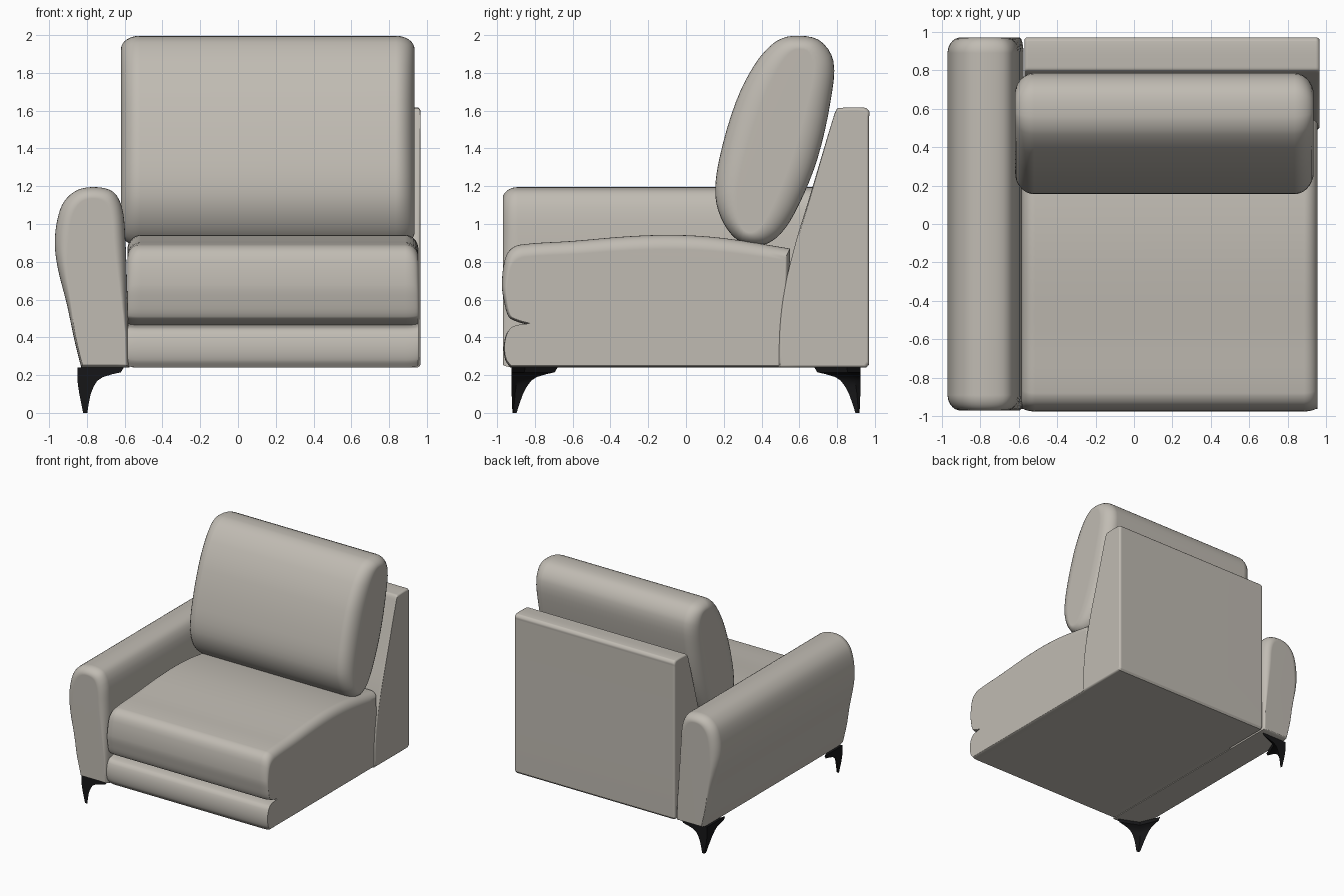
import bpy
import math
from mathutils import Vector

cube = bpy.data.objects.get("Cube")
if cube:
    bpy.data.objects.remove(cube, do_unlink=True)


def material(name, colour, roughness):
    mat = bpy.data.materials.new(name)
    mat.use_nodes = True
    mat.diffuse_color = (*colour, 1)
    bsdf = mat.node_tree.nodes["Principled BSDF"]
    bsdf.inputs["Base Color"].default_value = (*colour, 1)
    bsdf.inputs["Roughness"].default_value = roughness
    return mat


FABRIC = material("warm grey fabric", (0.53, 0.50, 0.45), 0.8)
METAL = material("black metal", (0.008, 0.008, 0.009), 0.5)


def smooth_profile(points, steps=4):
    """Closed smooth curve through the points; a doubled point is a corner."""
    pts = [Vector(p) for p in points]
    n = len(pts)

    def tangent(i):
        a, b, c = pts[i - 1], pts[i], pts[(i + 1) % n]
        return (c - a) / ((c - b).length + (b - a).length)

    out = []
    for i in range(n):
        p, q = pts[i], pts[(i + 1) % n]
        length = (q - p).length
        if length < 1e-6:
            continue
        m, k = tangent(i) * length, tangent((i + 1) % n) * length
        for s in range(steps):
            t = s / steps
            out.append(p * (2 * t**3 - 3 * t**2 + 1) + m * (t**3 - 2 * t**2 + t)
                       + q * (3 * t**2 - 2 * t**3) + k * (t**3 - t**2))
    return out


def finish(name, verts, faces, mat, angle=40):
    mesh = bpy.data.meshes.new(name)
    mesh.from_pydata(verts, [], faces)
    mesh.materials.append(mat)
    obj = bpy.data.objects.new(name, mesh)
    bpy.context.collection.objects.link(obj)
    bpy.ops.object.select_all(action="DESELECT")
    bpy.context.view_layer.objects.active = obj
    obj.select_set(True)
    bpy.ops.object.mode_set(mode="EDIT")
    bpy.ops.mesh.select_all(action="SELECT")
    bpy.ops.mesh.normals_make_consistent(inside=False)
    bpy.ops.object.mode_set(mode="OBJECT")
    bpy.ops.object.shade_smooth_by_angle(angle=math.radians(angle))
    mod = obj.modifiers.new("weighted normals", "WEIGHTED_NORMAL")
    mod.keep_sharp = True
    return obj


def skin(rings):
    n = len(rings[0])
    faces = [(r * n + i, r * n + (i + 1) % n, (r + 1) * n + (i + 1) % n, (r + 1) * n + i)
             for r in range(len(rings) - 1) for i in range(n)]
    faces += [tuple(range(n)), tuple(range((len(rings) - 1) * n, len(rings) * n))]
    return [v for ring in rings for v in ring], faces


def padded(name, profile, axis, lo, hi, depth, inset, low=1.0, shear=0.0, segs=7):
    """Extrude a profile along x or y with rounded ends.
    low: how much of the rounding is kept at the bottom; shear: backward lean."""
    us, zs = [p.x for p in profile], [p.y for p in profile]
    cu, cz = (min(us) + max(us)) / 2, (min(zs) + max(zs)) / 2
    hu, hz = max(us) - cu, max(zs) - cz
    arc = [s / segs * math.pi / 2 for s in range(segs + 1)]
    stations = [(lo + depth * (1 - math.cos(t)), 1 - math.sin(t)) for t in arc]
    stations += [(hi - depth * (1 - math.cos(t)), 1 - math.sin(t)) for t in reversed(arc)]
    rings = []
    for pos, amount in stations:
        ring = []
        for p in profile:
            keep = low + (1 - low) * min(1, max(0, (p.y - cz) / hz + 0.6))
            u = cu + (p.x - cu) * (1 - amount * keep * inset[0] / hu)
            z = cz + (p.y - cz) * (1 - amount * keep * inset[1] / hz)
            u += shear * (z - cz)
            ring.append((pos, u, z) if axis == "x" else (u, pos, z))
        rings.append(ring)
    return finish(name, *skin(rings), FABRIC)


# Seat cushion and base in one side profile, with a front groove between them
seat = [(-.93, .24), (-.93, .24), (-.957, .28), (-.965, .35), (-.95, .42), (-.92, .45),
        (-.83, .465), (-.83, .465), (-.9, .485), (-.94, .51), (-.965, .6), (-.975, .68),
        (-.962, .8), (-.935, .86), (-.88, .89), (-.6, .91), (-.3, .935), (-.05, .942),
        (.2, .925), (.55, .87), (.55, .87), (.55, .24), (.55, .24)]
padded("seat", smooth_profile(seat), "x", -.585, .955, .07, (.03, .075), low=.15)

# Sloping back frame
frame = [(.49, .24), (.49, .24), (.495, .45), (.52, .65), (.58, .9), (.65, 1.13),
         (.785, 1.58), (.8, 1.61), (.82, 1.615), (.95, 1.615), (.97, 1.595),
         (.97, 1.57), (.97, .26), (.97, .26), (.955, .24), (.955, .24)]
padded("back_frame", smooth_profile(frame), "x", -.57, .965, .02, (.015, .015))

# Rounded armrest, flaring outwards towards the top
arm = [(-.83, .24), (-.83, .24), (-.865, .38), (-.905, .57), (-.955, .77), (-.97, .9),
       (-.955, 1.03), (-.92, 1.12), (-.85, 1.18), (-.75, 1.195), (-.66, 1.17),
       (-.615, 1.09), (-.598, .95), (-.585, .6), (-.575, .24), (-.575, .24)]
padded("right_armrest", smooth_profile(arm), "y", -.97, .97, .08, (.07, .06), low=.3)

# Loose back cushion, leaning backwards
cushion = [(.36, 1.995), (.51, 1.975), (.63, 1.86), (.69, 1.65), (.73, 1.35), (.72, 1.1),
           (.68, .95), (.61, .89), (.49, .9), (.36, 1.0), (.26, 1.15), (.21, 1.35),
           (.19, 1.65), (.22, 1.85), (.28, 1.96)]
padded("back_cushion", smooth_profile(cushion), "x", -.62, .935, .1, (.14, .07), shear=.36)

# Curved legs: triangular sections that sweep out into a corner mounting plate
sections = [(0, .82, .022), (.05, .83, .04), (.1, .84, .06), (.14, .846, .082),
            (.17, .85, .105), (.19, .85, .135), (.205, .85, .185), (.215, .85, .23),
            (.24, .85, .245)]
for label, side in (("front_leg", -1), ("back_leg", 1)):
    rings = []
    for z, out, arm_len in sections:
        x, y, mid = -out, side * (out / 5 + .755), arm_len * .3
        rings.append([(x, y, z), (x + arm_len, y, z),
                      (x + mid, y - side * mid, z), (x, y - side * arm_len, z)])
    finish(label, *skin(rings), METAL)
